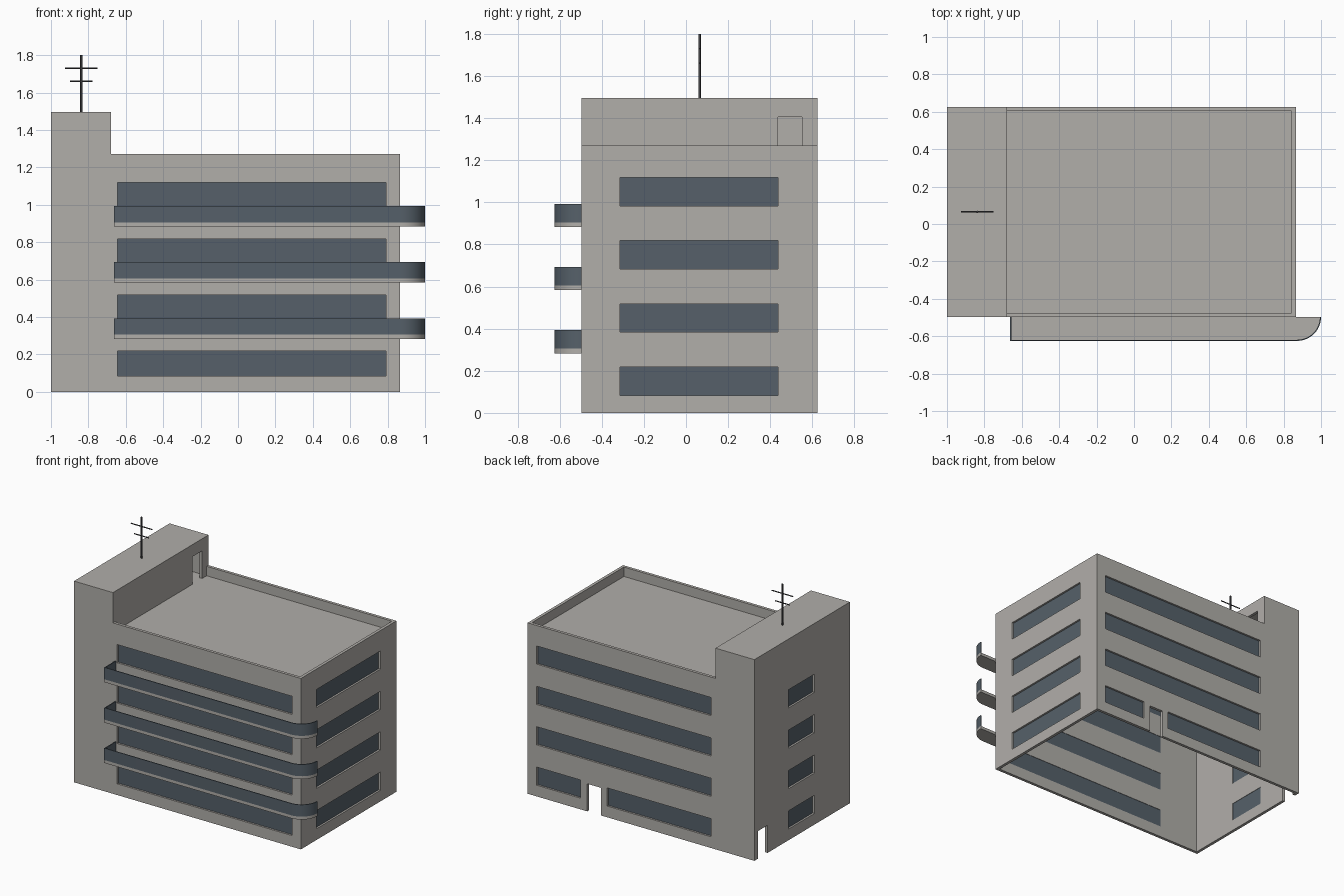
import bpy
import bmesh
import math
from mathutils import Vector

if "Cube" in bpy.data.objects:
    bpy.data.objects.remove(bpy.data.objects["Cube"], do_unlink=True)


def material(name, colour):
    mat = bpy.data.materials.new(name)
    mat.use_nodes = True
    mat.diffuse_color = (*colour, 1)
    mat.node_tree.nodes["Principled BSDF"].inputs["Base Color"].default_value = (*colour, 1)
    return mat


CONCRETE = material("warm grey concrete", (0.44, 0.425, 0.40))
GLASS = material("blue grey glass", (0.092, 0.118, 0.143))
METAL = material("dark metal", (0.06, 0.06, 0.065))


def finish(bm, name, mat):
    bmesh.ops.recalc_face_normals(bm, faces=bm.faces[:])
    mesh = bpy.data.meshes.new(name)
    bm.to_mesh(mesh)
    bm.free()
    obj = bpy.data.objects.new(name, mesh)
    bpy.context.collection.objects.link(obj)
    mesh.materials.append(mat)
    return obj


def boxes(name, mat, ranges):
    """One object made of boxes, each given as x, y and z ranges."""
    bm = bmesh.new()
    for r in ranges:
        for v in bmesh.ops.create_cube(bm, size=1)["verts"]:
            v.co = Vector([a + (b - a) * (c + 0.5) for (a, b), c in zip(r, v.co)])
    return finish(bm, name, mat)


def prism(name, mat, points, direction):
    """Closed outline extruded along a direction."""
    bm = bmesh.new()
    face = bm.faces.new([bm.verts.new(p) for p in points])
    moved = bmesh.ops.extrude_face_region(bm, geom=[face])["geom"]
    bmesh.ops.translate(bm, vec=direction,
                        verts=[g for g in moved if isinstance(g, bmesh.types.BMVert)])
    return finish(bm, name, mat)


def activate(obj):
    bpy.ops.object.select_all(action='DESELECT')
    obj.select_set(True)
    bpy.context.view_layer.objects.active = obj


def cut(target, ranges):
    cutter = boxes("cutter", CONCRETE, ranges)
    cutter.hide_render = True
    mod = target.modifiers.new("cut", 'BOOLEAN')
    mod.operation, mod.solver, mod.object = 'DIFFERENCE', 'EXACT', cutter
    activate(target)
    bpy.ops.object.modifier_apply(modifier=mod.name)
    bpy.data.objects.remove(cutter, do_unlink=True)


# Main dimensions
X0, X1, Y0, Y1 = -1.0, 0.865, -0.497, 0.625
TOWER, PARAPET, TOP, DECK, WALL = -0.68, 1.27, 1.495, 1.2, 0.022
DOOR = 0.205

# Building shell: stepped block, hollow and open underneath
shell = prism("building_shell", CONCRETE,
              [(x, Y0, z) for x, z in [(X0, 0), (X1, 0), (X1, PARAPET),
                                       (TOWER, PARAPET), (TOWER, TOP), (X0, TOP)]],
              (0, Y1 - Y0, 0))
inner_y = (Y0 + WALL, Y1 - WALL)
cut(shell, [
    ((X0 + WALL, X1 - WALL), inner_y, (-0.1, DECK - WALL)),
    ((X0 + WALL, TOWER - WALL), inner_y, (DECK, TOP - WALL)),
    ((TOWER, X1 - WALL), inner_y, (DECK, TOP + 0.1)),
])


def in_wall(side, span, z, near, far):
    """Box in an outer wall, between two depths measured inwards."""
    if side == "front":
        return (span, (Y0 + near, Y0 + far), z)
    if side == "back":
        return (span, (Y1 - far, Y1 - near), z)
    if side == "left":
        return ((X1 - far, X1 - near), span, z)
    return ((X0 + near, X0 + far), span, z)


# Window bands on four storeys, split around the back door on the lowest
LONG = (-0.645, 0.79)
windows = {"front": [], "back": [], "left": [], "right": []}
for storey in range(4):
    z = (0.083 + 0.3 * storey, 0.218 + 0.3 * storey)
    back = [LONG] if storey else [(LONG[0], 0.21), (0.43, LONG[1])]
    windows["front"].append((LONG, z))
    windows["back"] += [(span, z) for span in back]
    windows["left"].append(((-0.313, 0.437), z))
    windows["right"].append(((-0.08, 0.227), z))

openings = [in_wall(side, span, z, -0.02, WALL + 0.02)
            for side, spans in windows.items() for span, z in spans]
openings += [
    in_wall("back", (0.26, 0.375), (-0.05, DOOR), -0.02, WALL + 0.02),
    in_wall("right", (0.47, 0.583), (-0.05, DOOR), -0.02, WALL + 0.02),
    ((TOWER - WALL - 0.02, TOWER + 0.02), (0.437, 0.55), (DECK, DECK + DOOR)),
]
cut(shell, openings)

# Recessed glazing
for side, spans in windows.items():
    boxes(side + "_windows", GLASS,
          [in_wall(side, span, z, 0.014, 0.019) for span, z in spans])

# Balconies with one rounded end
LEFT_END, FRONT, RIGHT_END = -0.662, -0.625, 1.0


def outline(inset, z):
    radius = Y0 - FRONT
    pts = [(LEFT_END + inset, Y0, z), (LEFT_END + inset, FRONT + inset, z)]
    for i in range(13):
        a = math.radians(-90 + 7.5 * i)
        r = radius - inset
        pts.append((RIGHT_END - radius + r * math.cos(a), Y0 + r * math.sin(a), z))
    return pts


for storey, base in enumerate((0.283, 0.583, 0.883), 1):
    slab = prism(f"balcony_slab_{storey}", CONCRETE, outline(0, base), (0, 0, 0.022))
    low, high = outline(0, base + 0.022), outline(0, base + 0.11)
    inner_low, inner_high = outline(0.006, base + 0.022), outline(0.006, base + 0.11)
    bm = bmesh.new()
    rings = [[bm.verts.new(p) for p in ring]
             for ring in zip(low, high, inner_high, inner_low)]
    for a, b in zip(rings, rings[1:]):
        for k in range(4):
            n = (k + 1) % 4
            bm.faces.new((a[k], b[k], b[n], a[n]))
    bm.faces.new(rings[0])
    bm.faces.new(rings[-1])
    rail = finish(bm, f"balcony_rail_{storey}", GLASS)
    for part in (slab, rail):
        activate(part)
        bpy.ops.object.shade_smooth_by_angle(angle=math.radians(30))

# Roof aerial
AX, AY = -0.838, 0.065


def rod(name, start, end, radius):
    start, end = Vector(start), Vector(end)
    axis = end - start
    bm = bmesh.new()
    bmesh.ops.create_cone(bm, cap_ends=True, segments=8, radius1=radius,
                          radius2=radius, depth=axis.length)
    bm.transform(axis.to_track_quat('Z', 'Y').to_matrix().to_4x4())
    bmesh.ops.translate(bm, verts=bm.verts[:], vec=(start + end) / 2)
    obj = finish(bm, name, METAL)
    activate(obj)
    bpy.ops.object.shade_smooth_by_angle(angle=math.radians(50))


rod("aerial_mast", (AX, AY, TOP - 0.01), (AX, AY, 1.8), 0.006)
rod("aerial_upper_bar", (AX - 0.087, AY, 1.73), (AX + 0.087, AY, 1.73), 0.004)
rod("aerial_lower_bar", (AX - 0.06, AY, 1.66), (AX + 0.06, AY, 1.66), 0.004)
